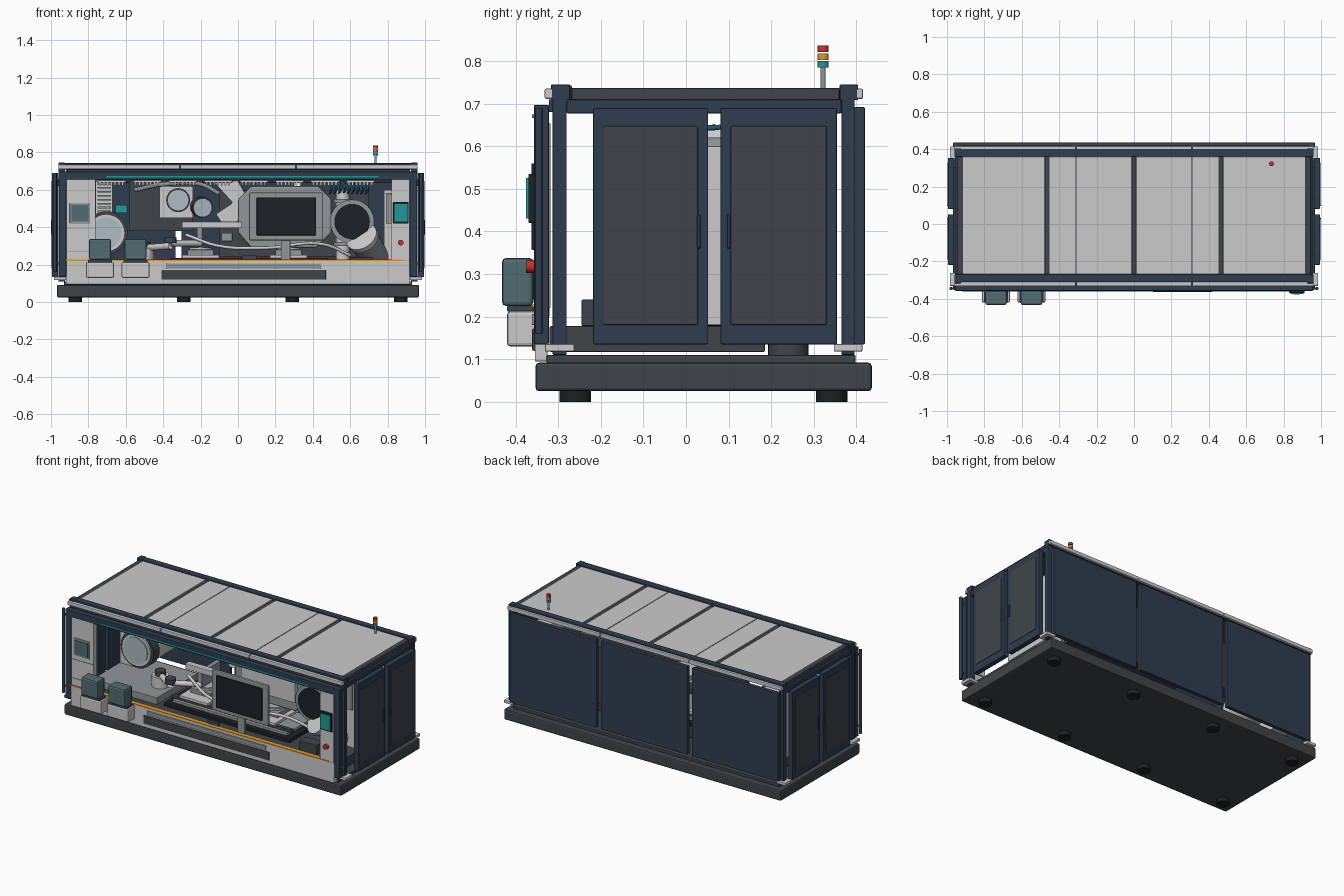
import bpy, bmesh, math
from mathutils import Vector

if "Cube" in bpy.data.objects:
    bpy.data.objects.remove(bpy.data.objects["Cube"])


def mat(name, r, g, b):
    m = bpy.data.materials.new(name)
    m.diffuse_color = (r, g, b, 1)
    m.use_nodes = True
    m.node_tree.nodes["Principled BSDF"].inputs["Base Color"].default_value = m.diffuse_color
    return m


NAVY = mat("navy", .028, .047, .078)
DARK = mat("dark_grey", .05, .06, .068)
BLACK = mat("black", .012, .015, .018)
LIGHT = mat("light_grey", .55, .57, .56)
MID = mat("mid_grey", .28, .31, .32)
TEAL = mat("teal", .015, .32, .31)
POD = mat("pod_slate", .085, .15, .17)
ORANGE = mat("orange", .75, .32, .03)
RED = mat("red", .55, .03, .03)
BLUE = mat("cable_blue", .02, .10, .2)
LENS = mat("lens", .42, .5, .56)


def finish(name, bm, m, bevel=0):
    bmesh.ops.recalc_face_normals(bm, faces=bm.faces)
    me = bpy.data.meshes.new(name)
    bm.to_mesh(me)
    bm.free()
    me.materials.append(m)
    ob = bpy.data.objects.new(name, me)
    bpy.context.collection.objects.link(ob)
    if bevel:
        b = ob.modifiers.new("bevel", 'BEVEL')
        b.width, b.segments, b.limit_method = bevel, 2, 'ANGLE'
    return ob


def box(name, x0, x1, y0, y1, z0, z1, m=LIGHT, bevel=.003):
    bm = bmesh.new()
    bmesh.ops.create_cube(bm, size=1)
    for v in bm.verts:
        v.co = ((x0 + x1) / 2 + v.co.x * (x1 - x0), (y0 + y1) / 2 + v.co.y * (y1 - y0),
                (z0 + z1) / 2 + v.co.z * (z1 - z0))
    return finish(name, bm, m, bevel)


def cyl(name, a, b, r, m=LIGHT, r2=None, seg=32):
    a, b = Vector(a), Vector(b)
    bm = bmesh.new()
    bmesh.ops.create_cone(bm, cap_ends=True, segments=seg, radius1=r,
                          radius2=r if r2 is None else r2, depth=(b - a).length)
    bm.transform((b - a).to_track_quat('Z', 'Y').to_matrix().to_4x4())
    bmesh.ops.translate(bm, verts=bm.verts, vec=(a + b) / 2)
    for f in bm.faces:
        f.smooth = len(f.verts) == 4
    for e in bm.edges:
        e.smooth = e.calc_face_angle(0) < .6
    return finish(name, bm, m)


def prism(name, pts, y0, y1, m=LIGHT, bevel=.006):
    bm = bmesh.new()
    f = bm.faces.new([bm.verts.new((x, y0, z)) for x, z in pts])
    ext = bmesh.ops.extrude_face_region(bm, geom=[f])["geom"]
    bmesh.ops.translate(bm, verts=[v for v in ext if isinstance(v, bmesh.types.BMVert)], vec=(0, y1 - y0, 0))
    return finish(name, bm, m, bevel)


def tube(name, pts, r, m):
    cu = bpy.data.curves.new(name, 'CURVE')
    cu.dimensions, cu.bevel_depth, cu.bevel_resolution = '3D', r, 2
    s = cu.splines.new('BEZIER')
    s.bezier_points.add(len(pts) - 1)
    for p, co in zip(s.bezier_points, pts):
        p.co = co
        p.handle_left_type = p.handle_right_type = 'AUTO'
    cu.materials.append(m)
    bpy.context.collection.objects.link(bpy.data.objects.new(name, cu))


# Base, feet and floor
box("base_plinth", -.968, .968, -.353, .436, .025, .092, DARK, .008)
box("floor_slab", -.93, .93, -.327, .398, .09, .11, DARK)
for x in (-.87, -.29, .29, .87):
    for y in (-.26, .342):
        cyl("foot", (x, y, 0), (x, y, .03), .037, BLACK)
box("machine_bed", -.88, .88, -.32, .185, .117, .178, DARK)
for x in (-.7, 0, .7):
    cyl("bed_mount", (x, .24, .108), (x, .24, .137), .047, DARK)

# Frame posts, rails and side doors
for s, side in ((-1, "left"), (1, "right")):
    def sbox(name, a, b, *rest):
        return box(side + "_" + name, min(s * a, s * b), max(s * a, s * b), *rest)
    for y0, y1 in ((-.313, -.28), (.365, .396)):
        sbox("corner_post", .925, .96, y0, y1, .11, .715, NAVY)
        sbox("rail_end", .925, .96, y0 - .004, y1 + .008, .708, .745, NAVY)
        sbox("post_foot", .92, .985, y0 - .018, y1 + .018, .118, .136, LIGHT)
    sbox("side_rail", .925, .958, -.28, .365, .677, .71, NAVY)
    sbox("roof_end_beam", .91, .945, -.27, .36, .708, .737, DARK)
    sbox("front_post", .918, .958, -.357, -.322, .135, .697, NAVY)
    cyl(side + "_front_pull_rod", (s * .978, -.345, .16), (s * .978, -.345, .69), .009, NAVY)
    for z in (.2, .65):
        sbox("rod_bracket", .95, .98, -.35, -.34, z, z + .012, NAVY)
    for y0, y1 in ((-.218, .052), (.081, .354)):
        sbox("door", .962, .994, y0, y1, .135, .69, NAVY)
        sbox("door_window", .985, .997, y0 + .024, y1 - .024, .181, .647, DARK)
        sbox("door_hinge_bar", .945, .965, y0 + .05, y1 - .05, .62, .66, NAVY)
        yh = .03 if y0 < 0 else .1
        sbox("door_handle", .992, 1.0, yh - .004, yh + .004, .36, .44, NAVY)

# Roof
for y0, y1, e0, e1 in ((-.31, -.268, -.332, -.31), (.36, .402, .395, .416)):
    box("roof_rail", -.95, .95, y0, y1, .708, .743, NAVY)
    for a, b in ((-.96, -.312), (-.308, .308), (.312, .96)):
        box("edge_trim", a, b, e0, e1, .711, .735, LIGHT, .004)
box("roof_underlay", -.915, .915, -.27, .362, .71, .73, DARK)
edges = (-.915, -.477, -.453, -.312, -.308, -.012, .012, .308, .312, .453, .477, .915)
for a, b in zip(edges[::2], edges[1::2]):
    box("roof_panel", a, b, -.267, .36, .725, .737, LIGHT, .002)

# Beacon
cyl("beacon_pole", (.735, .322, .73), (.735, .322, .79), .006, MID)
for z, m in ((.785, TEAL), (.803, ORANGE), (.821, RED)):
    cyl("beacon_lamp", (.735, .322, z), (.735, .322, z + .015), .013, m)

# Back panels
for x in (-.635, 0, .635):
    box("back_panel", x - .302, x + .302, .395, .42, .135, .692, NAVY)
    box("back_panel_rib", x - .28, x + .28, .385, .397, .64, .68, DARK)

# Front header, lower fascia and control columns
box("front_header", -.95, .95, -.357, -.322, .655, .697, NAVY)
box("header_soffit", -.92, .92, -.322, -.28, .68, .71, NAVY)
box("header_light", -.706, .75, -.362, -.352, .666, .674, TEAL, 0)
box("lower_fascia", -.92, .92, -.355, -.325, .095, .222, LIGHT)
box("accent_strip", -.92, .885, -.36, -.33, .221, .228, ORANGE, 0)
box("fascia_recess", -.41, .47, -.361, -.35, .12, .172, DARK)
box("fascia_bar", -.385, .445, -.362, -.35, .18, .206, MID)
box("left_column", -.92, -.762, -.352, -.318, .22, .655, LIGHT)
box("left_screen_frame", -.9, -.79, -.357, -.35, .42, .53, MID)
box("left_screen", -.89, -.8, -.36, -.35, .43, .518, POD, 0)
for z in (.39, .27):
    box("column_seam", -.915, -.768, -.354, -.35, z, z + .004, MID, 0)
box("right_column", .82, .918, -.357, -.318, .22, .655, LIGHT)
box("right_screen_frame", .83, .912, -.37, -.355, .42, .535, BLACK)
box("right_screen", .837, .905, -.375, -.36, .43, .525, TEAL, 0)
cyl("emergency_button", (.87, -.35, .318), (.87, -.376, .318), .015, RED)

# Wafer pods on load ports
for x in (-.738, -.548):
    box("load_port", x - .075, x + .075, -.42, -.35, .13, .213, LIGHT, .008)
    box("port_shelf", x - .065, x + .065, -.42, -.35, .212, .226, DARK)
    box("pod", x - .058, x + .058, -.432, -.358, .225, .338, POD, .01)
    box("pod_flange", x - .045, x + .045, -.372, -.34, .24, .325, DARK)

# Operator monitor on its arm
box("monitor_frame", .06, .455, -.352, -.332, .33, .585, MID, .006)
box("monitor_screen", .1, .417, -.363, -.35, .357, .56, BLACK)
box("monitor_arm", .23, .28, -.335, -.32, .2, .45, MID)
box("keyboard_tray", .02, .1, -.335, -.32, .225, .25, DARK)

# Left wafer handling area
box("handler_platform", -.87, -.42, -.21, .2, .178, .222, MID)
box("handler_cabinet", -.87, -.76, .06, .32, .2, .64, LIGHT)
box("louver_panel", -.76, -.67, .1, .13, .46, .655, LIGHT)
for i in range(8):
    box("louver_slat", -.75, -.68, .09, .105, .48 + i * .021, .489 + i * .021, MID, 0)
cyl("large_lens_barrel", (-.705, .3, .37), (-.705, .02, .37), .105, LIGHT)
cyl("large_lens_ring", (-.705, .06, .37), (-.705, .0, .37), .115, DARK)
cyl("large_lens_bezel", (-.705, .02, .37), (-.705, -.012, .37), .1, LIGHT)
cyl("large_lens_glass", (-.705, 0, .37), (-.705, -.018, .37), .083, LENS)
box("teal_sensor", -.655, -.59, .05, .09, .475, .52, TEAL)
cyl("robot_base", (-.5, -.06, .22), (-.5, -.06, .29), .05, LIGHT)
for a, b in (((-.5, -.06, .29), (-.36, -.16, .3)), ((-.36, -.16, .315), (-.2, -.08, .315))):
    cyl("robot_joint", a, (a[0], a[1], a[2] + .03), .032, DARK)
    tube("robot_link", [a, b], .018, LIGHT)

# Optics left of centre
box("optics_wall", -.58, -.24, .19, .24, .38, .67, DARK)
box("optics_housing", -.42, -.24, .1, .2, .45, .62, LIGHT)
for c, d, r in (((-.32, .1, .545), (-.32, .04, .545), .064), ((-.2, .1, .51), (-.19, .03, .505), .056)):
    cyl("mirror_mount", c, d, r, DARK)
    n = (Vector(d) - Vector(c)).normalized()
    cyl("mirror_glass", d, Vector(d) + n * .012, r * .9, LENS)
prism("faceted_duct", [(-.13, .64), (.0, .65), (.05, .56), (.0, .43), (-.08, .41), (-.12, .47), (-.03, .53)],
      .03, .16, LIGHT)
tube("beam_pipe", [(-.55, .14, .6), (-.4, .07, .63), (-.2, .07, .63), (-.1, .07, .58)], .012, MID)

# Central projection column
box("rear_wall_block", -.1, .7, .22, .33, .24, .6, DARK)
prism("projection_body", [(.0, .37), (.07, .29), (.42, .29), (.5, .37), (.5, .55), (.43, .62), (.07, .62), (.0, .55)],
      -.03, .22, MID, .01)
box("projection_plate", .06, .44, -.06, -.03, .36, .56, LIGHT)
for z in (.3, .41, .53):
    cyl("column_ring", (.56, .067, z), (.56, .067, z + .022), .05, MID)
cyl("side_column", (.56, .067, .2), (.56, .067, .6), .036, LIGHT)

# Right source vessel, collector and cabinet
cyl("source_vessel", (.61, .2, .43), (.61, -.1, .43), .112, LIGHT)
cyl("source_ring", (.61, -.08, .43), (.61, -.13, .43), .118, MID)
cyl("source_face", (.61, -.12, .43), (.61, -.138, .43), .095, BLACK)
cyl("collector_barrel", (.67, -.13, .335), (.76, .02, .2), .082, MID, .07)
cyl("collector_cap", (.66, -.147, .35), (.672, -.127, .332), .088, LIGHT)
box("source_cabinet", .78, .88, -.05, .3, .18, .6, LIGHT)
box("source_vent", .79, .84, -.06, -.04, .42, .58, MID)
for i in range(9):
    x = .49 + i * .024
    tube("supply_cable", [(x, .05, .58), (x + .01, 0, .615), (x - .03, .08, .645), (x - .05, .2, .65)], .006, BLUE)

# Wafer stages
box("stage_bed", -.38, .5, -.2, .17, .178, .2, BLACK)
box("stage_plate", -.34, .46, -.17, .14, .2, .217, MID)
for y in (-.15, .1):
    box("stage_rail", -.36, .48, y, y + .025, .215, .235, DARK)
for x in (-.2, .27):
    box("stage_carriage", x - .1, x + .1, -.16, .13, .234, .252, LIGHT)
    box("stage_block", x - .07, x + .07, -.09, .06, .25, .28, MID)
    cyl("wafer_chuck", (x, -.02, .28), (x, -.02, .291), .058, LIGHT)
    cyl("wafer", (x, -.02, .291), (x, -.02, .295), .05, LENS)
box("metrology_beam", -.3, .02, -.1, -.06, .395, .43, LIGHT)
box("metrology_post", -.22, -.19, -.09, .1, .3, .4, MID)
box("sensor_head", -.09, -.03, -.12, -.06, .325, .37, MID)
tube("hose_loop", [(-.28, -.1, .36), (-.1, -.16, .3), (.15, -.18, .29), (.45, -.15, .31), (.6, -.1, .25)], .009, LIGHT)
box("junction_box", .6, .72, -.245, -.18, .178, .24, DARK)

# Ceiling beam and filter combs
box("ceiling_beam", -.9, .9, -.16, -.1, .65, .7, DARK)
for i in range(8):
    x = -.75 + i * .19
    box("filter_bar", x, x + .15, -.18, -.1, .638, .652, LIGHT)
    for k in range(7):
        box("filter_tooth", x + .008 + k * .02, x + .018 + k * .02, -.178, -.12, .624, .64, LIGHT, 0)
